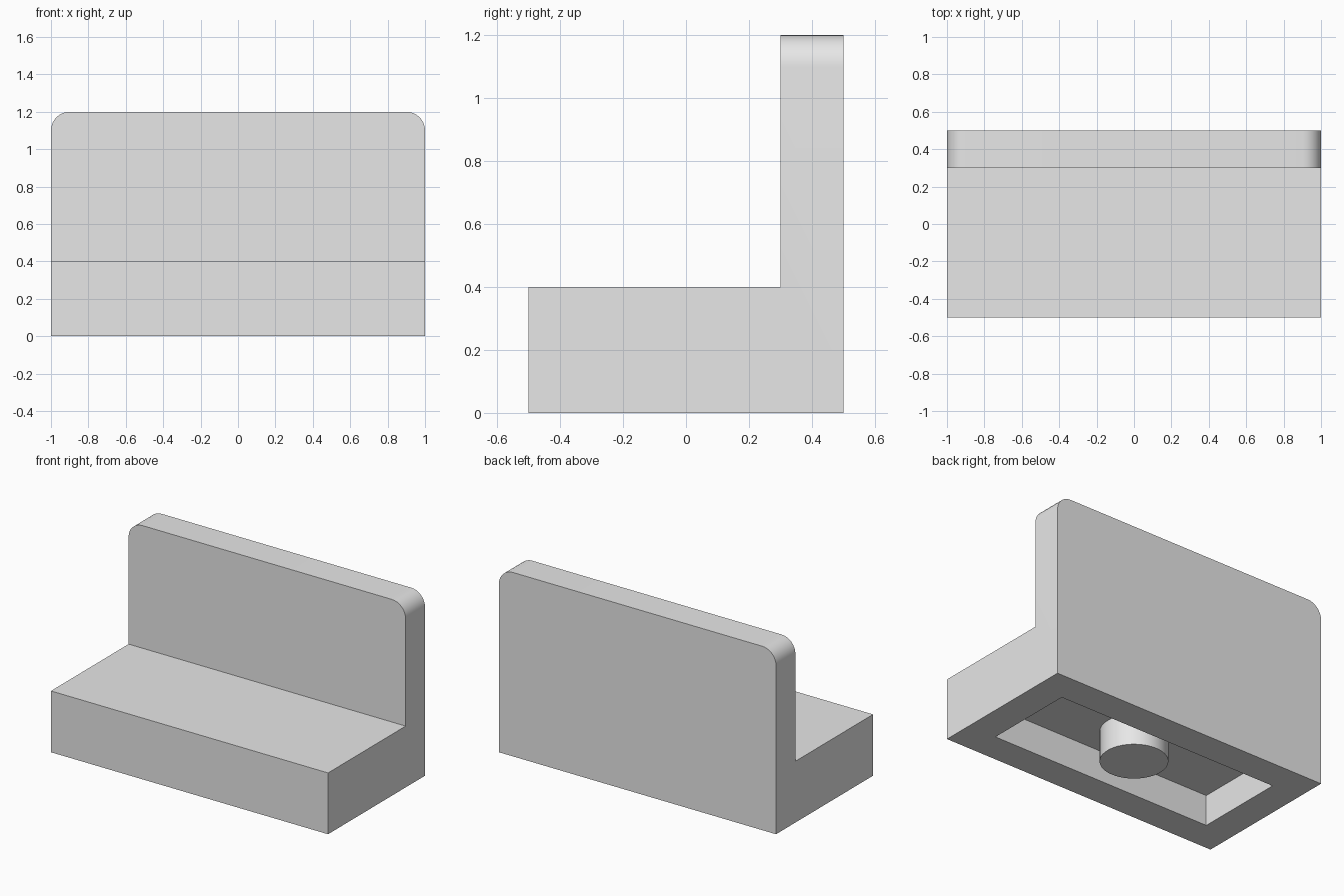
import bpy
import bmesh
from mathutils import Vector

cube = bpy.data.objects.get("Cube")
if cube:
    bpy.data.objects.remove(cube, do_unlink=True)

RIM = 0.2      # thickness of the base walls
DEPTH = 0.2    # depth of the hollow underneath

# Single plain grey plastic
grey = bpy.data.materials.new("light_grey_plastic")
grey.use_nodes = True
grey.diffuse_color = (0.8, 0.8, 0.8, 1)
grey.node_tree.nodes["Principled BSDF"].inputs["Base Color"].default_value = (0.8, 0.8, 0.8, 1)


def finish(name, bm):
    """Turn a bmesh into a smooth-shaded object with crisp edges."""
    bmesh.ops.recalc_face_normals(bm, faces=bm.faces)
    mesh = bpy.data.meshes.new(name)
    bm.to_mesh(mesh)
    bm.free()
    mesh.materials.append(grey)
    obj = bpy.data.objects.new(name, mesh)
    bpy.context.collection.objects.link(obj)
    bpy.ops.object.select_all(action='DESELECT')
    obj.select_set(True)
    bpy.context.view_layer.objects.active = obj
    bpy.ops.object.shade_smooth_by_angle()
    return obj


# Panel body: L-shaped side profile extruded across the width
profile = [(-0.5, 0), (0.5, 0), (0.5, 1.2), (0.3, 1.2), (0.3, 0.4), (-0.5, 0.4)]
bm = bmesh.new()
side = bm.faces.new([bm.verts.new((-1, y, z)) for y, z in profile])
extruded = bmesh.ops.extrude_face_region(bm, geom=[side])["geom"]
bmesh.ops.translate(bm, vec=(2, 0, 0),
                    verts=[v for v in extruded if isinstance(v, bmesh.types.BMVert)])
bmesh.ops.recalc_face_normals(bm, faces=bm.faces)

# Hollow underside: inset the bottom face and push it up
bottom = next(f for f in bm.faces if f.normal.z < -0.9)
bmesh.ops.inset_region(bm, faces=[bottom], thickness=RIM, use_even_offset=True)
hollow = bmesh.ops.extrude_discrete_faces(bm, faces=[bottom])["faces"][0]
bmesh.ops.translate(bm, vec=Vector((0, 0, DEPTH)), verts=hollow.verts)

# Rounded upper corners of the upright wall
corners = [e for e in bm.edges
           if all(v.co.z > 1.19 for v in e.verts)
           and abs(e.verts[0].co.x - e.verts[1].co.x) < 0.01]
bmesh.ops.bevel(bm, geom=corners, offset=0.1, offset_type='OFFSET',
                segments=8, profile=0.5, affect='EDGES')
finish("panel_body", bm)

# Round peg in the hollow, reaching down to the ground
bm = bmesh.new()
bmesh.ops.create_cone(bm, cap_ends=True, segments=48, radius1=0.2, radius2=0.2, depth=DEPTH)
bmesh.ops.translate(bm, vec=(0, 0, DEPTH / 2), verts=bm.verts)
finish("underside_peg", bm)
